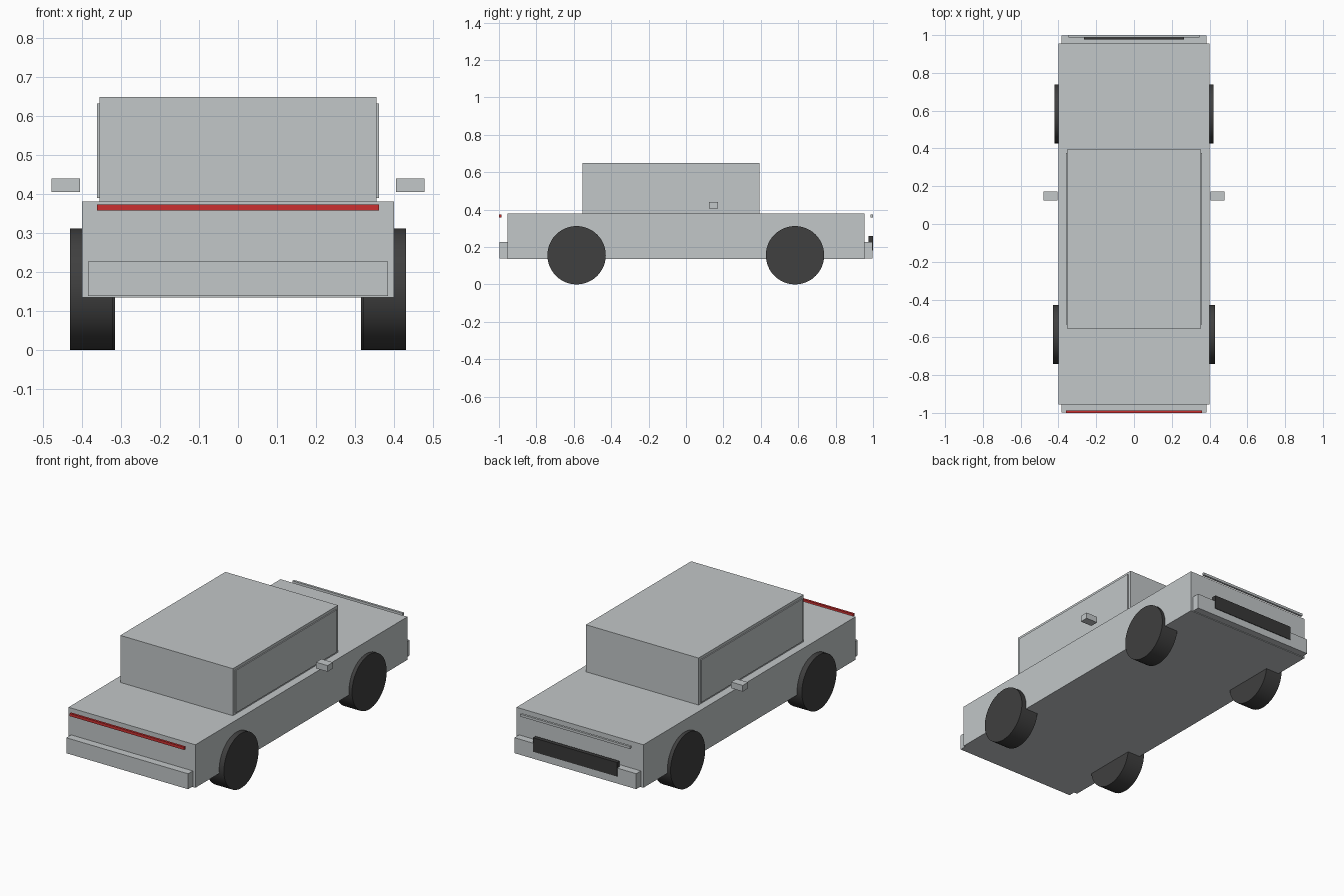
import bpy
import math

cube = bpy.data.objects.get("Cube")
if cube:
    bpy.data.objects.remove(cube, do_unlink=True)


def make_material(name, rgb):
    mat = bpy.data.materials.new(name)
    mat.use_nodes = True
    colour = (*rgb, 1.0)
    mat.diffuse_color = colour
    mat.node_tree.nodes["Principled BSDF"].inputs["Base Color"].default_value = colour
    return mat


silver = make_material("silver paint", (0.54, 0.57, 0.58))
rubber = make_material("dark rubber", (0.05, 0.05, 0.05))
black = make_material("black grille", (0.04, 0.04, 0.04))
red = make_material("red light", (0.6, 0.03, 0.03))


def box(name, xs, ys, zs, mat):
    """Box spanning the given ranges on each axis."""
    spans = (xs, ys, zs)
    bpy.ops.mesh.primitive_cube_add(size=1, location=[(a + b) / 2 for a, b in spans])
    obj = bpy.context.object
    obj.name = name
    obj.scale = [b - a for a, b in spans]
    bpy.ops.object.transform_apply(location=False, rotation=False, scale=True)
    obj.data.materials.append(mat)
    return obj


def wheel(name, side, inner, outer, y):
    """Upright disc between two distances from the centre line."""
    radius = 0.156
    bpy.ops.mesh.primitive_cylinder_add(
        vertices=48, radius=radius, depth=outer - inner,
        location=(side * (inner + outer) / 2, y, radius),
        rotation=(0, math.pi / 2, 0))
    obj = bpy.context.object
    obj.name = name
    obj.data.materials.append(rubber)
    bpy.ops.object.shade_smooth_by_angle(angle=math.radians(30))


# Body and cabin
box("body", (-0.4, 0.4), (-0.955, 0.955), (0.135, 0.38), silver)
box("cabin", (-0.355, 0.355), (-0.553, 0.394), (0.38, 0.648), silver)

# Bumpers
box("front_bumper", (-0.384, 0.384), (-0.998, -0.955), (0.139, 0.227), silver)
box("rear_bumper", (-0.384, 0.384), (0.955, 0.997), (0.139, 0.227), silver)

# Light bars and grille
box("front_light_bar", (-0.361, 0.361), (-1.0, -0.987), (0.357, 0.373), red)
box("rear_light_bar", (-0.347, 0.347), (0.987, 1.0), (0.359, 0.373), silver)
box("rear_grille", (-0.265, 0.265), (0.977, 1.0), (0.18, 0.26), black)

# Paired parts: side windows, mirrors and wheels
for side, label in ((1, "left"), (-1, "right")):
    window_x = sorted((side * 0.354, side * 0.361))
    mirror_x = sorted((side * 0.405, side * 0.478))
    box(label + "_side_window", window_x, (-0.533, 0.377), (0.39, 0.632), silver)
    box(label + "_mirror", mirror_x, (0.124, 0.172), (0.405, 0.44), silver)
    wheel(label + "_front_wheel", side, 0.32, 0.43, -0.585)
    wheel(label + "_rear_wheel", side, 0.315, 0.42, 0.583)
